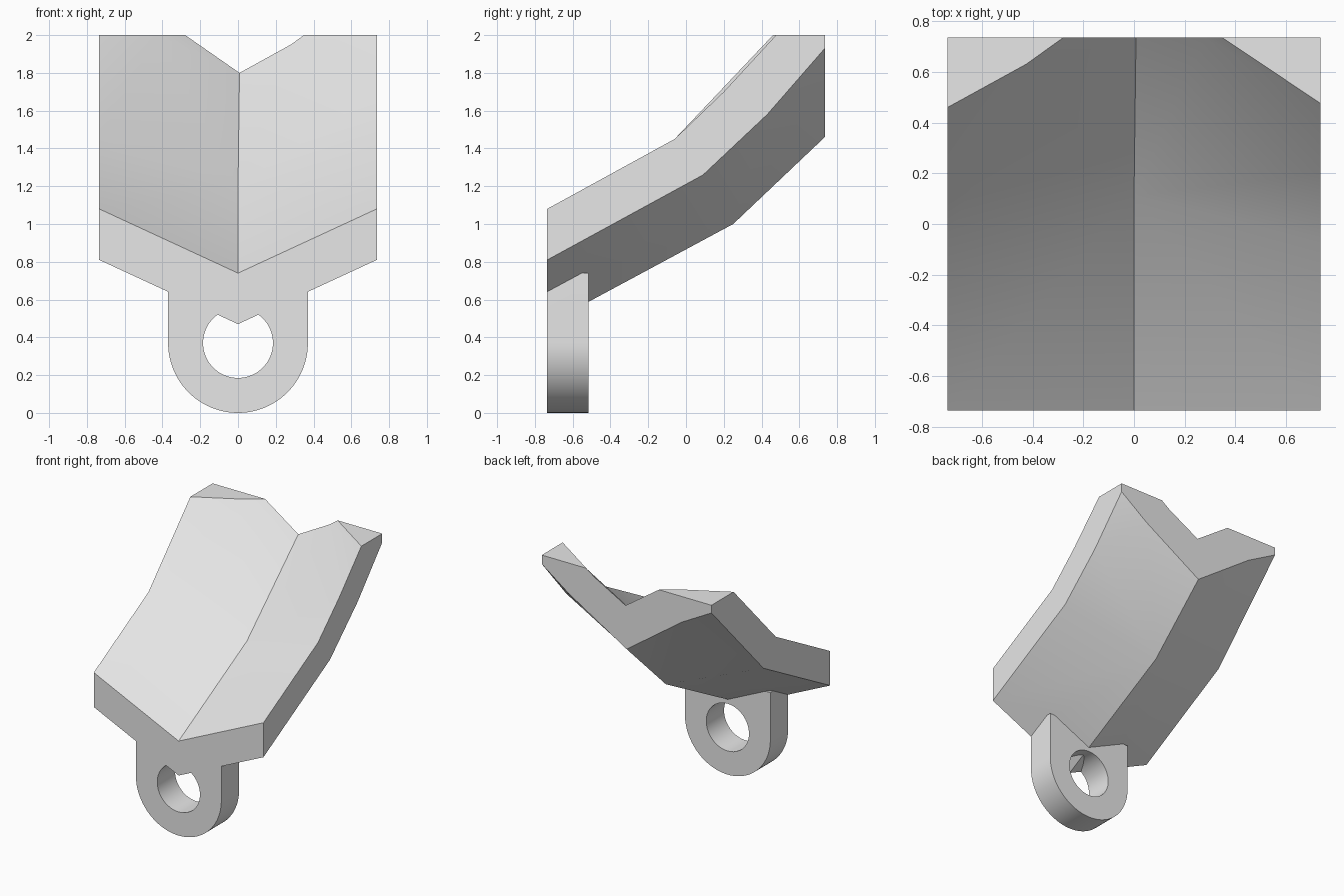
import bpy, bmesh
from math import pi, cos, sin
from mathutils import Vector

if "Cube" in bpy.data.objects:
    bpy.data.objects.remove(bpy.data.objects["Cube"], do_unlink=True)

W = 0.735          # half width and half depth
LUG_R = 0.37       # lug outer radius and centre height
HOLE_R = 0.185
LUG_BACK = -0.515

grey = bpy.data.materials.new("light_grey")
grey.use_nodes = True
grey.diffuse_color = (0.8, 0.8, 0.8, 1)
grey.node_tree.nodes["Principled BSDF"].inputs["Base Color"].default_value = (0.8, 0.8, 0.8, 1)


def make_object(name, bm):
    bmesh.ops.recalc_face_normals(bm, faces=bm.faces[:])
    mesh = bpy.data.meshes.new(name)
    bm.to_mesh(mesh)
    bm.free()
    mesh.materials.append(grey)
    obj = bpy.data.objects.new(name, mesh)
    bpy.context.collection.objects.link(obj)
    return obj


def prism(name, outline, y0, y1):
    """Extrude an (x, z) outline from y0 to y1."""
    bm = bmesh.new()
    face = bm.faces.new([bm.verts.new((x, y0, z)) for x, z in outline])
    out = bmesh.ops.extrude_face_region(bm, geom=[face])
    verts = [g for g in out["geom"] if isinstance(g, bmesh.types.BMVert)]
    bmesh.ops.translate(bm, verts=verts, vec=(0, y1 - y0, 0))
    return make_object(name, bm)


def arc(radius, start, end, steps):
    return [(radius * cos(start + (end - start) * i / steps),
             LUG_R + radius * sin(start + (end - start) * i / steps))
            for i in range(steps + 1)]


# Bent V-shaped trough: f = front, k = fold, b = back, m = back kink, s = side kink
# l / r / c = left edge, right edge and centre line on screen; upper and lower skins
upper = {
    "fl": (-W, -W, 1.08), "fc": (0, -W, 0.74), "fr": (W, -W, 1.08),
    "kl": (-W, -0.06, 1.45), "kc": (0, 0.11, 1.2), "kr": (W, -0.06, 1.45),
    "sr": (W, 0.2, 1.7),
    "bl": (-W, W, 2.29), "ml": (-0.51, W, 2.16), "bc": (0.008, W, 1.8),
    "mr": (0.28, W, 1.95), "br": (W, W, 2.28),
}
lower = {
    "fl": (-W, -W, 0.81), "fc": (0, -W, 0.47), "fr": (W, -W, 0.81),
    "kl": (-W, 0.09, 1.26), "kc": (0, 0.25, 1.0), "kr": (W, 0.09, 1.26),
    "sr": (W, 0.43, 1.58),
    "bl": (-W, W, 1.94), "ml": (-0.48, W, 1.8), "bc": (0, W, 1.46),
    "mr": (0.5, W, 1.76), "br": (W, W, 1.93),
}
patches = ["fl fc kc kl", "fc fr kr kc", "kl kc ml bl", "kc bc ml",
           "kc kr sr", "kc sr mr", "kc mr bc", "sr br mr"]
rims = ["fl fc fr", "fl kl bl", "fr kr sr br", "bl ml bc mr br"]

bm = bmesh.new()
top = {k: bm.verts.new(p) for k, p in upper.items()}
under = {k: bm.verts.new(p) for k, p in lower.items()}
for patch in patches:
    for skin in (top, under):
        bm.faces.new([skin[k] for k in patch.split()])
for rim in rims:
    keys = rim.split()
    bm.faces.new([top[k] for k in keys] + [under[k] for k in reversed(keys)])
bmesh.ops.recalc_face_normals(bm, faces=bm.faces[:])
# Level cut across the raised back corners
bmesh.ops.bisect_plane(bm, geom=bm.verts[:] + bm.edges[:] + bm.faces[:],
                       plane_co=Vector((0, 0, 2)), plane_no=Vector((0, 0, 1)), clear_outer=True)
bmesh.ops.holes_fill(bm, edges=[e for e in bm.edges if e.is_boundary], sides=0)
bmesh.ops.triangulate(bm, faces=bm.faces[:])
trough = make_object("trough_bracket", bm)

# Mounting lug and its round hole
lug = prism("mounting_lug",
            [(-LUG_R, 2 * LUG_R)] + arc(LUG_R, pi, 2 * pi, 48) + [(LUG_R, 2 * LUG_R)],
            -W, LUG_BACK)
pin = prism("lug_hole_cutter", arc(HOLE_R, 0, 2 * pi, 64)[:-1], -W - 0.1, LUG_BACK + 0.1)


def apply_boolean(target, tool, operation):
    mod = target.modifiers.new(operation.lower(), "BOOLEAN")
    mod.operation = operation
    mod.solver = "EXACT"
    mod.object = tool
    bpy.context.view_layer.objects.active = target
    bpy.ops.object.modifier_apply(modifier=mod.name)
    bpy.data.objects.remove(tool, do_unlink=True)


apply_boolean(lug, pin, "DIFFERENCE")
apply_boolean(trough, lug, "UNION")

bpy.ops.object.select_all(action="DESELECT")
trough.select_set(True)
bpy.context.view_layer.objects.active = trough
bpy.ops.object.shade_smooth_by_angle(angle=pi / 6)
